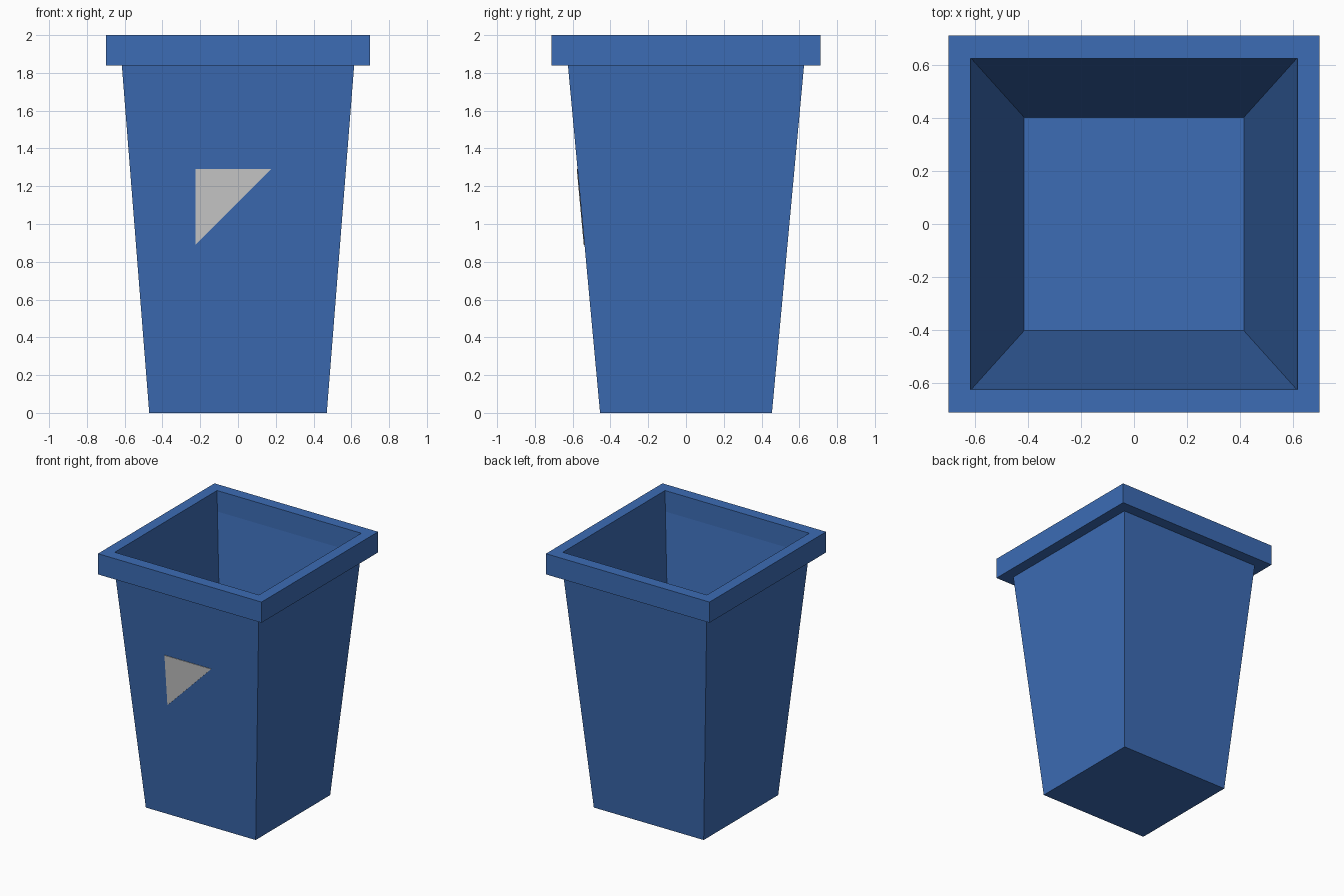
import bpy, bmesh

if "Cube" in bpy.data.objects:
    bpy.data.objects.remove(bpy.data.objects["Cube"])

def material(name, rgb):
    m = bpy.data.materials.new(name)
    m.diffuse_color = (*rgb, 1)
    m.use_nodes = True
    m.node_tree.nodes["Principled BSDF"].inputs["Base Color"].default_value = m.diffuse_color
    return m

blue = material("bin blue", (0.045, 0.15, 0.46))
grey = material("light grey", (0.6, 0.6, 0.6))

def make_object(name, bm, mat):
    me = bpy.data.meshes.new(name)
    bm.normal_update()
    bm.to_mesh(me)
    bm.free()
    me.materials.append(mat)
    ob = bpy.data.objects.new(name, me)
    bpy.context.collection.objects.link(ob)
    return ob

# Bin shell: rectangular rings (half x, half y, z) from the underside,
# up the outside, over the rim and down to the inner floor
RINGS = [(0.47, 0.455, 0), (0.615, 0.625, 1.84), (0.70, 0.712, 1.84),
         (0.70, 0.712, 2), (0.617, 0.625, 2), (0.612, 0.622, 1.84),
         (0.415, 0.403, 0.06)]
bm = bmesh.new()
loops = [[bm.verts.new((sx * x, sy * y, z))
          for sx, sy in ((-1, -1), (1, -1), (1, 1), (-1, 1))]
         for x, y, z in RINGS]
for a, b in zip(loops, loops[1:]):
    for i in range(4):
        j = (i + 1) % 4
        bm.faces.new((a[i], a[j], b[j], b[i]))
bm.faces.new(loops[0][::-1])
bm.faces.new(loops[-1])
make_object("bin_shell", bm, blue)

# Triangular plate lying on the sloping front wall
def front_y(z):
    return -(0.455 + (0.625 - 0.455) * z / 1.84)

bm = bmesh.new()
corners = ((-0.225, 1.29), (-0.225, 0.89), (0.175, 1.29))
plate = bm.faces.new([bm.verts.new((x, front_y(z) - 0.004, z)) for x, z in corners])
back = bmesh.ops.extrude_face_region(bm, geom=[plate])
moved = [v for v in back["geom"] if isinstance(v, bmesh.types.BMVert)]
bmesh.ops.translate(bm, verts=moved, vec=(0, 0.006, 0))
bmesh.ops.recalc_face_normals(bm, faces=bm.faces)
make_object("front_triangle", bm, grey)
